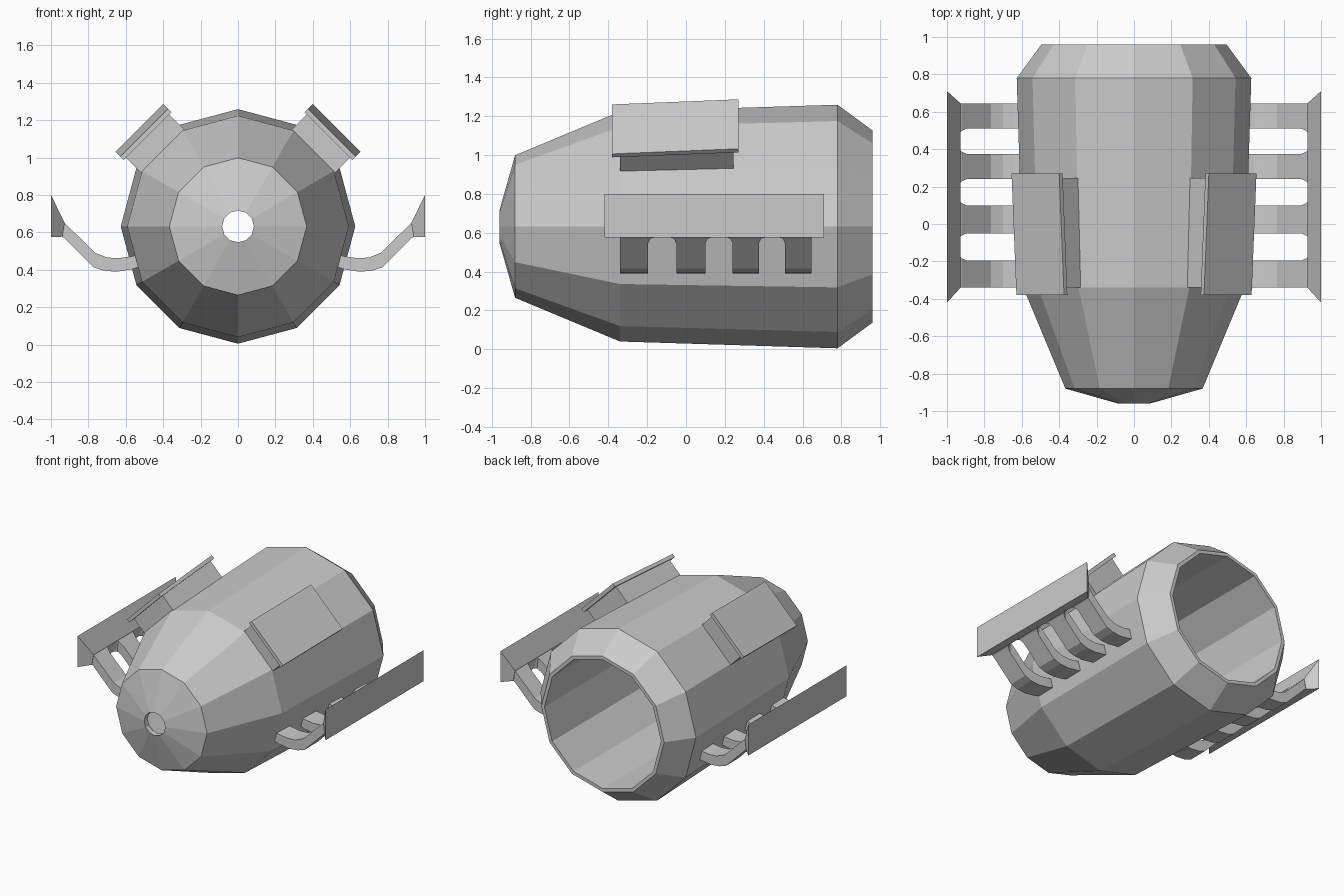
import bpy, bmesh, math

if "Cube" in bpy.data.objects:
    bpy.data.objects.remove(bpy.data.objects["Cube"])

AXIS_Z = 0.632
grey = bpy.data.materials.new("light grey")
grey.diffuse_color = (0.6, 0.6, 0.6, 1)
grey.use_nodes = True
grey.node_tree.nodes["Principled BSDF"].inputs["Base Color"].default_value = grey.diffuse_color


def loft(name, sections, ring=False, mirror=True):
    """Skin equal-length point loops; ring joins last to first, else ends are capped."""
    bm = bmesh.new()
    loops = [[bm.verts.new(p) for p in s] for s in sections]
    pairs = list(zip(loops, loops[1:]))
    if ring:
        pairs.append((loops[-1], loops[0]))
    else:
        bm.faces.new(loops[0])
        bm.faces.new(loops[-1])
    n = len(loops[0])
    for a, b in pairs:
        for i in range(n):
            j = (i + 1) % n
            bm.faces.new((a[i], a[j], b[j], b[i]))
    bmesh.ops.recalc_face_normals(bm, faces=bm.faces)
    me = bpy.data.meshes.new(name)
    bm.to_mesh(me)
    bm.free()
    me.materials.append(grey)
    ob = bpy.data.objects.new(name, me)
    bpy.context.collection.objects.link(ob)
    if mirror:
        ob.modifiers.new("mirror", 'MIRROR')
    return ob


# Hollow twelve-sided barrel: outer skin, rear rim, straight bore, nose hole
profile = [(-0.96, 0.085), (-0.88, 0.367), (-0.34, 0.592), (0.78, 0.627), (0.96, 0.495),
           (0.96, 0.47), (-0.5, 0.47), (-0.84, 0.35), (-0.92, 0.085)]
loft("barrel_body",
     [[(r * math.sin(k * math.pi / 6), y, AXIS_Z + r * math.cos(k * math.pi / 6))
       for k in range(12)] for y, r in profile], ring=True, mirror=False)


# Upper pads: mounting block and cover plate at 45 degrees, rising to the rear
def slanted_slab(name, half_w, front, rear):
    c = math.sqrt(0.5)
    secs = []
    for y, lo, hi in (front, rear):
        secs.append([(c * (d + t), y, AXIS_Z + c * (d - t))
                     for d, t in ((lo, -half_w), (hi, -half_w), (hi, half_w), (lo, half_w))])
    loft(name, secs)


slanted_slab("pad_block", 0.163, (-0.34, 0.55, 0.69), (0.245, 0.55, 0.73))
slanted_slab("pad_plate", 0.18, (-0.38, 0.684, 0.709), (0.27, 0.72, 0.746))

# Side rails: tall outer face narrowing to the arm roots
loft("side_rail", [
    [(1.0, -0.42, 0.575), (1.0, 0.71, 0.575), (1.0, 0.71, 0.80), (1.0, -0.42, 0.80)],
    [(0.94, -0.345, 0.577), (0.94, 0.65, 0.577), (0.927, 0.645, 0.652), (0.927, -0.34, 0.652)]])

# Curved arms: (top x, top z, bottom x, bottom z, widening near the rail)
path = [(0.50, 0.49, 0.50, 0.425, 0), (0.57, 0.472, 0.57, 0.402, 0),
        (0.64, 0.462, 0.65, 0.39, 0), (0.70, 0.466, 0.72, 0.396, 0),
        (0.765, 0.492, 0.775, 0.415, 0), (0.895, 0.620, 0.905, 0.545, 0),
        (0.922, 0.647, 0.930, 0.570, 0.012), (0.942, 0.655, 0.942, 0.578, 0.04)]
spans = [(-0.34, -0.195), (-0.05, 0.10), (0.24, 0.375), (0.51, 0.645)]
for i, (y0, y1) in enumerate(spans):
    secs = []
    for tx, tz, bx, bz, w in path:
        a = y0 - (w if i > 0 else 0)
        b = y1 + (w if i < 3 else 0)
        secs.append([(tx, a, tz), (tx, b, tz), (bx, b, bz), (bx, a, bz)])
    loft("side_arm_%d" % (i + 1), secs)
